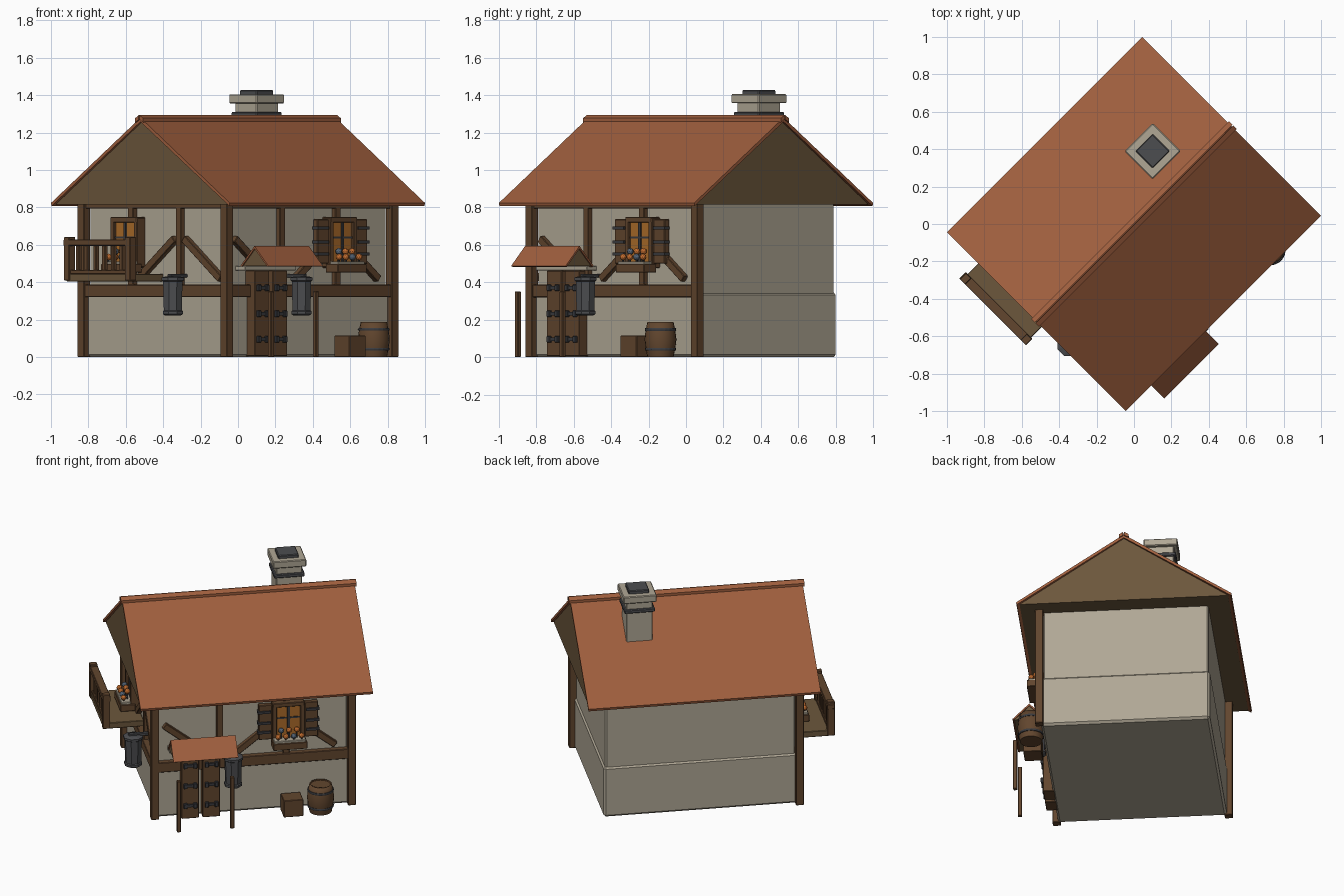
import bpy, bmesh, math
from mathutils import Matrix, Vector

if "Cube" in bpy.data.objects:
    bpy.data.objects.remove(bpy.data.objects["Cube"])

COLORS = {"roof_tile": (160, 95, 62), "plaster": (176, 167, 149), "gable_wood": (108, 87, 60),
          "timber": (98, 70, 46), "dark_metal": (76, 77, 80), "iron": (58, 59, 63),
          "amber_pane": (172, 108, 42), "orange_bloom": (196, 110, 48), "blue_bloom": (88, 104, 122)}


def lin(c):
    c /= 255
    return c / 12.92 if c < 0.04045 else ((c + 0.055) / 1.055) ** 2.4


MATS = {}
for name, rgb in COLORS.items():
    MATS[name] = bpy.data.materials.new(name)
    MATS[name].diffuse_color = (*[lin(c) for c in rgb], 1)

# House is turned 45 degrees; each face frame has x across, -y outwards, origin on the wall
HOUSE = Matrix.Rotation(math.radians(45), 4, 'Z')
FRONT = HOUSE @ Matrix.Translation((0, -0.52, 0))
LEFT = HOUSE @ Matrix.Rotation(math.radians(-90), 4, 'Z') @ Matrix.Translation((0, -0.605, 0))


def finish(name, bm, mat, frame, smooth=False):
    bmesh.ops.recalc_face_normals(bm, faces=bm.faces)
    bm.transform(frame)
    me = bpy.data.meshes.new(name)
    bm.to_mesh(me)
    bm.free()
    me.materials.append(MATS[mat])
    ob = bpy.data.objects.new(name, me)
    bpy.context.collection.objects.link(ob)
    if smooth:
        for p in me.polygons:
            p.use_smooth = len(p.vertices) == 4
    return ob


def box(name, mat, x, y, z, frame=HOUSE, bevel=0.003, tilt=0):
    """Box from (low, high) ranges, optionally tilted in the face plane."""
    bm = bmesh.new()
    size = [r[1] - r[0] for r in (x, y, z)]
    mid = Vector([(r[0] + r[1]) / 2 for r in (x, y, z)])
    bmesh.ops.create_cube(bm, size=1)
    bm.transform(Matrix.Diagonal((*size, 1)))
    if bevel:
        bmesh.ops.bevel(bm, geom=bm.edges[:], offset=bevel, segments=1, affect='EDGES')
    bm.transform(Matrix.Translation(mid) @ Matrix.Rotation(tilt, 4, 'Y'))
    return finish(name, bm, mat, frame)


def prism(name, mat, profile, x0, x1, frame=HOUSE):
    """Extrude a (y, z) profile along x."""
    bm = bmesh.new()
    face = bm.faces.new([bm.verts.new((x0, y, z)) for y, z in profile])
    ext = bmesh.ops.extrude_face_region(bm, geom=[face])
    bmesh.ops.translate(bm, vec=(x1 - x0, 0, 0),
                        verts=[v for v in ext["geom"] if isinstance(v, bmesh.types.BMVert)])
    return finish(name, bm, mat, frame)


def lathe(name, mat, profile, center, sides, frame, smooth=False):
    """Closed turned solid from (radius, z) rings."""
    bm = bmesh.new()
    rings = [[bm.verts.new((center[0] + r * math.cos(2 * math.pi * (i + .5) / sides),
                            center[1] + r * math.sin(2 * math.pi * (i + .5) / sides), z))
              for i in range(sides)] for r, z in profile]
    for a, b in zip(rings, rings[1:]):
        for i in range(sides):
            j = (i + 1) % sides
            bm.faces.new((a[i], a[j], b[j], b[i]))
    bm.faces.new(rings[0])
    bm.faces.new(rings[-1])
    return finish(name, bm, mat, frame, smooth)


# Walls
box("lower_wall", "plaster", (-.615, .615), (-.53, .53), (0, .345), bevel=.014)
box("upper_wall", "plaster", (-.605, .605), (-.52, .52), (.3, .83), bevel=.01)

# Timber frame: three corner posts, beams and studs on two faces
for name, u, v in (("left", -.625, .54), ("front", -.625, -.54), ("right", .625, -.54)):
    box(name + "_corner_post", "timber", (u - .025, u + .025), (v - .025, v + .025), (0, .825))
for side, frame, half, stud in (("front", FRONT, .605, .21), ("left", LEFT, .52, .18)):
    box(side + "_mid_beam", "timber", (-half, half), (-.037, .01), (.32, .387), frame)
    box(side + "_top_plate", "timber", (-half, half), (-.03, .01), (.795, .825), frame)
    for s in (-stud, stud):
        box(side + "_stud", "timber", (s - .02, s + .02), (-.028, .01), (.38, .8), frame)


# Diagonal braces sloping down and away from a post
def brace(s, direction, frame):
    c = s + direction * .175
    box("brace", "timber", (c - .175, c + .175), (-.03, .005), (.505, .545), frame,
        tilt=direction * math.radians(38))


for s, d, frame in ((.21, -1, FRONT), (.21, 1, FRONT), (-.6, 1, FRONT), (.18, -1, LEFT), (.18, 1, LEFT)):
    brace(s, d, frame)

# Main roof: solid attic, two thin tiled slopes, ridge caps
prism("attic_gable", "gable_wood", [(-.655, .815), (.655, .815), (0, 1.258)], -.725, .725)
for m in (-1, 1):
    prism("roof_slope", "roof_tile",
          [(0, 1.28), (m * .676, .824), (m * .672, .808), (0, 1.258)], -.738, .738)
    prism("ridge_cap", "roof_tile",
          [(m * .003, 1.293), (m * .03, 1.277), (m * .03, 1.255), (m * .003, 1.27)], -.748, .748)

# Chimney
for name, mat, half, z in (("chimney_shaft", "plaster", .083, (1.03, 1.37)),
                           ("chimney_band", "dark_metal", .097, (1.285, 1.31)),
                           ("chimney_cap", "plaster", .106, (1.357, 1.405)),
                           ("chimney_flue", "dark_metal", .065, (1.39, 1.427))):
    box(name, mat, (.346 - half, .346 + half), (.205 - half, .205 + half), z, bevel=.005)


# Windows with flower boxes and optional shutters
def window(s, frame, shutters):
    for m in (-1, 1):
        e = s + m * .088
        box("window_jamb", "timber", (e - .014, e + .014), (-.06, .01), (.48, .745), frame)
    for z in (.49, .734):
        box("window_rail", "timber", (s - .1, s + .1), (-.062, .01), (z - .014, z + .014), frame)
    box("window_pane", "amber_pane", (s - .08, s + .08), (-.045, .005), (.49, .73), frame, 0)
    box("window_mullion", "iron", (s - .008, s + .008), (-.053, -.04), (.5, .725), frame, 0)
    box("window_crossbar", "iron", (s - .078, s + .078), (-.05, -.04), (.635, .645), frame, 0)
    box("flower_box", "timber", (s - .108, s + .108), (-.125, -.03), (.452, .498), frame)
    box("flower_box_lip", "plaster", (s - .1, s + .1), (-.118, -.05), (.495, .512), frame)
    for i in range(7):
        bm = bmesh.new()
        bmesh.ops.create_icosphere(bm, subdivisions=2, radius=.018)
        pos = (s - .075 + i * .025, -.1 + .028 * (i % 2), .535 + .03 * (i % 2))
        bm.transform(Matrix.Translation(pos))
        finish("bloom", bm, "blue_bloom" if i % 3 == 1 else "orange_bloom", frame)
        box("bloom_stem", "iron", (pos[0] - .004, pos[0] + .004), (pos[1] - .004, pos[1] + .004),
            (.505, pos[2]), frame, 0)
    if shutters:
        for m in (-1, 1):
            c = s + m * .146
            box("shutter", "timber", (c - .042, c + .042), (-.05, -.015), (.5, .737), frame)
            for z in (.552, .615, .69):
                c2 = c + m * .008
                box("shutter_hinge", "iron", (c2 - .042, c2 + .042), (-.06, -.02), (z - .008, z + .008), frame, 0)


window(.22, FRONT, True)
window(-.2, LEFT, False)

# Balcony with front railing
box("balcony_floor", "gable_wood", (-.44, .04), (-.255, 0), (.405, .445), LEFT)
box("balcony_lower_rail", "timber", (-.44, .04), (-.252, -.22), (.445, .465), LEFT)
box("balcony_top_rail", "timber", (-.455, .05), (-.262, -.212), (.595, .628), LEFT)
for s in (-.43, .03):
    box("balcony_post", "timber", (s - .02, s + .02), (-.262, -.215), (.41, .643), LEFT)
for i in range(6):
    s = -.365 + i * .066
    box("baluster", "timber", (s - .012, s + .012), (-.247, -.223), (.44, .6), LEFT)

# Double door with strap hinges and a stone lintel
for x0, x1 in ((-.463, -.352), (-.328, -.217)):
    box("door_leaf", "timber", (x0, x1), (-.07, .01), (.005, .462), FRONT)
    for z in (.095, .232, .37):
        box("door_strap", "iron", (x0 + .015, x1 - .015), (-.08, -.06), (z - .009, z + .009), FRONT, 0)
        for s in (x0 + .025, x1 - .025):
            box("strap_knob", "iron", (s - .012, s + .012), (-.086, -.06), (z - .017, z + .017), FRONT)
box("door_lintel", "plaster", (-.54, -.155), (-.075, .01), (.463, .488), FRONT)

# Porch canopy on short poles
prism("canopy_gable", "gable_wood", [(-.243, .486), (-.052, .486), (-.15, .582)], -.538, -.142, FRONT)
for m in (-1, 1):
    prism("canopy_slope", "roof_tile", [(-.15, .594), (-.15 + m * .105, .488), (-.15 + m * .097, .483),
                                        (-.15, .58)], -.546, -.134, FRONT)
for s in (-.51, -.172):
    box("porch_pole", "timber", (s - .0125, s + .0125), (-.253, -.228), (0, .352), FRONT)


# Hanging lanterns
def lantern(s, d, frame):
    lathe("lantern", "dark_metal", [(.045, .222), (.058, .23), (.058, .245), (.052, .25), (.056, .405),
                                    (.064, .41), (.064, .425), (.04, .432)], (s, d), 8, frame)
    box("lantern_bracket", "dark_metal", (s - .012, s + .012), (d - .03, .005), (.425, .443), frame)


lantern(-.14, -.1, FRONT)
lantern(.21, -.098, LEFT)

# Barrel and crate by the front wall
lathe("barrel", "timber", [(.07, 0), (.08, .05), (.085, .095), (.08, .14), (.07, .188), (.062, .188),
                           (.062, .182)], (.417, -.09), 20, FRONT, True)
for z in (.042, .148):
    lathe("barrel_hoop", "iron", [(.082, z - .007), (.084, z), (.082, z + .007)], (.417, -.09), 20, FRONT)
box("crate", "timber", (.173, .297), (-.15, -.035), (0, .115), FRONT)

for m in bpy.data.materials:
    if m.users and not m.is_grease_pencil:
        m.use_nodes = True
        m.node_tree.nodes["Principled BSDF"].inputs["Base Color"].default_value = m.diffuse_color
